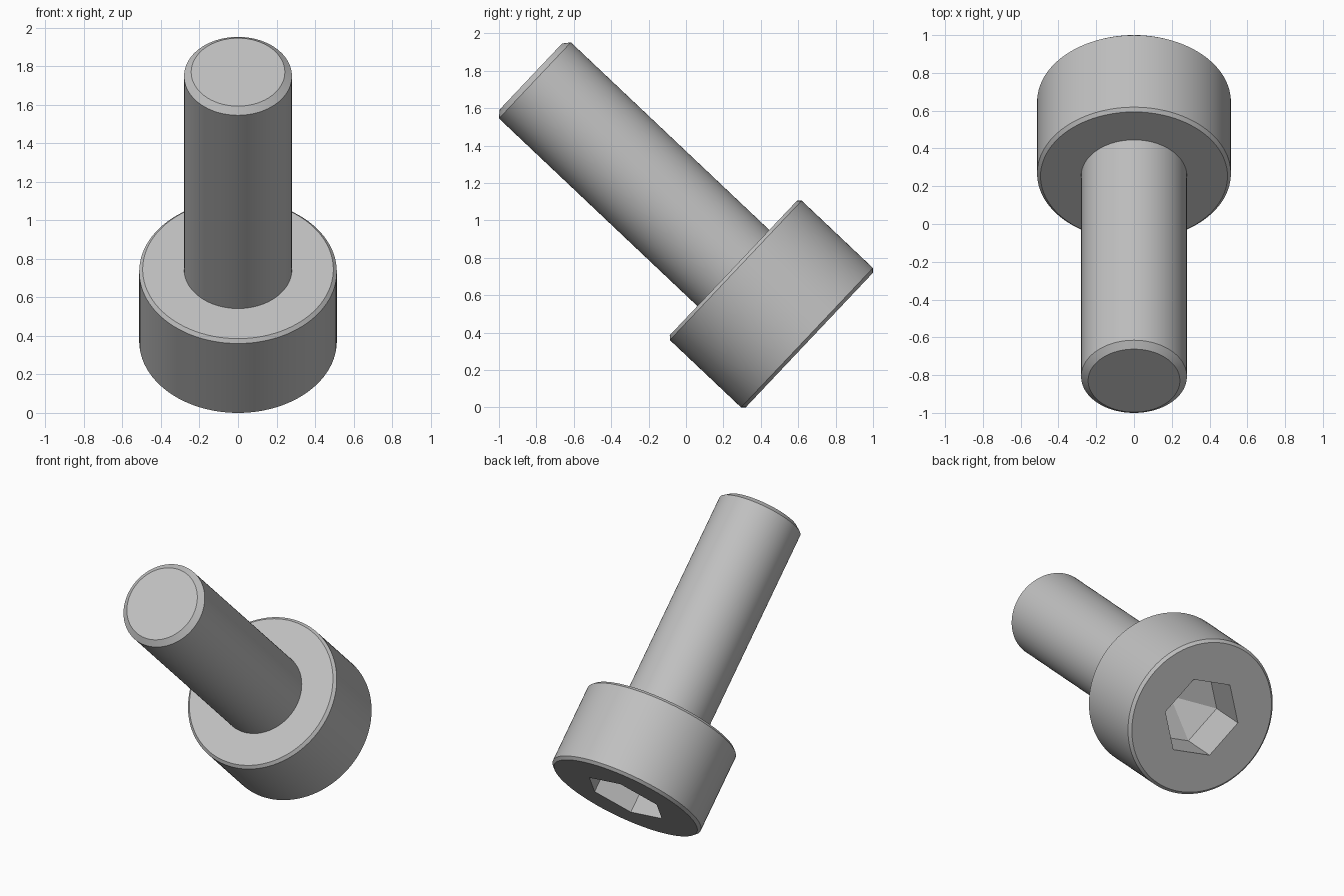
import bpy, bmesh, math
from mathutils import Matrix, Vector

cube = bpy.data.objects.get("Cube")
if cube:
    bpy.data.objects.remove(cube, do_unlink=True)

SIDES = 96
HEAD_R, HEAD_H, SHAFT_R, LENGTH = 0.513, 0.56, 0.28, 2.05
HEX_R, HEX_DEPTH, TIP_DEPTH = 0.27, 0.285, 0.14

steel = bpy.data.materials.new("grey steel")
steel.use_nodes = True
steel.diffuse_color = (0.53, 0.53, 0.53, 1)
steel.node_tree.nodes["Principled BSDF"].inputs["Base Color"].default_value = steel.diffuse_color


def ring(bm, radius, z, sides=SIDES, turn=0.0):
    angles = [turn + math.tau * i / sides for i in range(sides)]
    return [bm.verts.new((radius * math.cos(a), radius * math.sin(a), z)) for a in angles]


def join(bm, low, high):
    n = len(low)
    for i in range(n):
        j = (i + 1) % n
        bm.faces.new((low[i], low[j], high[j], high[i]))


def lathe(bm, profile):
    rings = [ring(bm, r, z) for r, z in profile]
    for low, high in zip(rings, rings[1:]):
        join(bm, low, high)
    return rings


def loop_edges(bm, verts):
    return [bm.edges.get((verts[i - 1], verts[i])) for i in range(len(verts))]


def finish(bm, name):
    mesh = bpy.data.meshes.new(name)
    bm.to_mesh(mesh)
    bm.free()
    mesh.materials.append(steel)
    obj = bpy.data.objects.new(name, mesh)
    bpy.context.collection.objects.link(obj)
    return obj


# Head: chamfered cylinder with a ring-shaped shoulder
bm = bmesh.new()
c = 0.018
rings = lathe(bm, [(HEAD_R - c, 0), (HEAD_R, c), (HEAD_R, HEAD_H - c),
                   (HEAD_R - c, HEAD_H), (SHAFT_R, HEAD_H)])

# Hex socket: six walls and a shallow pointed bottom
turn = math.radians(90 + 18)
mouth = ring(bm, HEX_R, 0, 6, turn)
floor = ring(bm, HEX_R, HEX_DEPTH, 6, turn)
join(bm, floor, mouth)
tip = bm.verts.new((0, 0, HEX_DEPTH + TIP_DEPTH))
for i in range(6):
    bm.faces.new((floor[i], floor[i - 1], tip))

# Flat end face around the socket mouth
fill = bmesh.ops.triangle_fill(bm, use_beauty=True, normal=(0, 0, -1),
                               edges=loop_edges(bm, rings[0]) + loop_edges(bm, mouth))
for face in [f for f in fill["geom"] if isinstance(f, bmesh.types.BMFace)]:
    face.normal_update()
    if face.normal.z > 0:
        face.normal_flip()
head = finish(bm, "screw_head")

# Shaft: plain cylinder with a chamfered end
bm = bmesh.new()
rings = lathe(bm, [(SHAFT_R, HEAD_H), (SHAFT_R, LENGTH - 0.03), (SHAFT_R - 0.037, LENGTH)])
bm.faces.new(rings[-1])
shaft = finish(bm, "screw_shaft")

# Lean the screw forward, rest it on the ground and centre it
parts = [head, shaft]
lean = Matrix.Rotation(math.radians(46.6), 4, "X")
for part in parts:
    part.data.transform(lean)
points = [v.co for part in parts for v in part.data.vertices]
ys = [p.y for p in points]
shift = Vector((0, -(min(ys) + max(ys)) / 2, -min(p.z for p in points)))
for part in parts:
    part.data.transform(Matrix.Translation(shift))
    bpy.ops.object.select_all(action="DESELECT")
    part.select_set(True)
    bpy.context.view_layer.objects.active = part
    bpy.ops.object.shade_smooth_by_angle(angle=math.radians(25))
